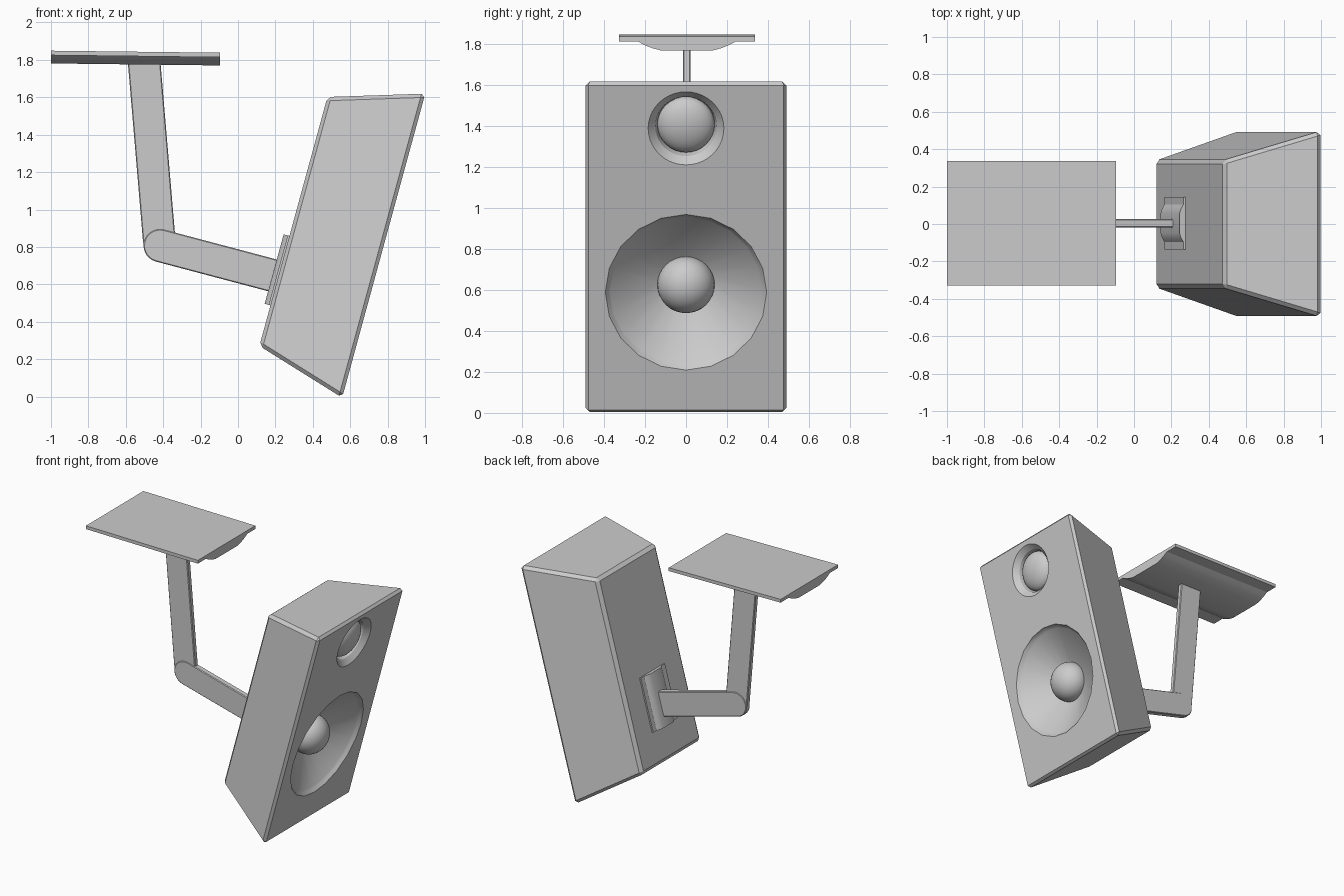
import bpy, bmesh, math
from mathutils import Matrix, Vector

if "Cube" in bpy.data.objects:
    bpy.data.objects.remove(bpy.data.objects["Cube"])

# Tilted speaker frame: local x = width, y = up along the baffle, z = out of the baffle
UP = Vector((0.2636, 0, 0.9646))
OUT = Vector((0.9646, 0, -0.2636))
ORIGIN = Vector((0.557, 0, -0.006))
FRAME = Matrix.Translation(ORIGIN) @ Matrix((Vector((0, 1, 0)), UP, OUT)).transposed().to_4x4()


def make(name, verts, faces, matrix=Matrix()):
    bm = bmesh.new()
    vs = [bm.verts.new(matrix @ Vector(v)) for v in verts]
    for f in faces:
        bm.faces.new([vs[i] for i in f])
    bmesh.ops.recalc_face_normals(bm, faces=bm.faces)
    me = bpy.data.meshes.new(name)
    bm.to_mesh(me)
    bm.free()
    ob = bpy.data.objects.new(name, me)
    bpy.context.collection.objects.link(ob)
    return ob


def loft(name, rings, matrix=Matrix()):
    """Join equal-sized rings and cap both ends."""
    n = len(rings[0])
    faces = [(k * n + i, k * n + (i + 1) % n, (k + 1) * n + (i + 1) % n, (k + 1) * n + i)
             for k in range(len(rings) - 1) for i in range(n)]
    last = (len(rings) - 1) * n
    faces += [tuple(range(n)), tuple(range(last, last + n))]
    return make(name, [v for r in rings for v in r], faces, matrix)


def lathe(name, profile, height, sides):
    """Turn (radius, depth) pairs about the baffle normal at a given height."""
    steps = [2 * math.pi * i / sides + math.pi / 2 for i in range(sides)]
    return loft(name, [[(r * math.cos(a), height + r * math.sin(a), d) for a in steps]
                       for r, d in profile], FRAME)


def select(ob):
    bpy.ops.object.select_all(action='DESELECT')
    ob.select_set(True)
    bpy.context.view_layer.objects.active = ob


def smooth(ob, angle=30):
    select(ob)
    bpy.ops.object.shade_smooth_by_angle(angle=math.radians(angle))


def bevel(ob, width):
    m = ob.modifiers.new("edge_bevel", 'BEVEL')
    m.width, m.segments = width, 1
    m.limit_method, m.angle_limit = 'ANGLE', math.radians(40)
    select(ob)
    bpy.ops.object.modifier_apply(modifier=m.name)


# Tapered cabinet
def rect(w, lo, hi, d):
    return [(-w, lo, d), (w, lo, d), (w, hi, d), (-w, hi, d)]


cabinet = loft("cabinet", [rect(0.34, 0.15, 1.53, -0.5), rect(0.497, 0, 1.685, 0)], FRAME)
bevel(cabinet, 0.02)

# Recesses for the two drivers, cut into the baffle
WOOFER, TWEETER = 0.617, 1.447
cuts = [("woofer_cutter", WOOFER, 20,
         [(0.394, 0.05), (0.394, 0), (0.38, -0.018), (0.37, -0.03), (0.14, -0.15)]),
        ("tweeter_cutter", TWEETER, 40,
         [(0.185, 0.05), (0.185, 0), (0.15, -0.035), (0.14, -0.08)])]
for name, h, sides, profile in cuts:
    cutter = lathe(name, profile, h, sides)
    cutter.hide_render = True
    m = cabinet.modifiers.new(name, 'BOOLEAN')
    m.operation, m.object, m.solver = 'DIFFERENCE', cutter, 'EXACT'
    select(cabinet)
    bpy.ops.object.modifier_apply(modifier=m.name)
    bpy.data.objects.remove(cutter)
smooth(cabinet, 25)

# Dome of each driver
for name, h, depth, bulge in [("woofer_dome", WOOFER, -0.14, 0.125),
                              ("tweeter_dome", TWEETER, -0.07, 0.07)]:
    bm = bmesh.new()
    bmesh.ops.create_uvsphere(bm, u_segments=32, v_segments=16, radius=1)
    bm.transform(FRAME @ Matrix.Translation((0, h, depth)) @ Matrix.Diagonal((0.14, 0.14, bulge, 1)))
    me = bpy.data.meshes.new(name)
    bm.to_mesh(me)
    bm.free()
    dome = bpy.data.objects.new(name, me)
    bpy.context.collection.objects.link(dome)
    smooth(dome, 60)


# Mounting plates: slab with a curved raised middle, extruded lengthwise
def plate(name, w, slab, total, length, matrix):
    half = [(1, 0), (1, slab / total), (0.72, slab / total), (0.62, 0.62), (0.5, 0.85), (0.38, 1)]
    prof = [(w * x, total * t) for x, t in half]
    prof += [(-x, t) for x, t in reversed(prof)]
    ob = loft(name, [[(x, y, t) for x, t in prof] for y in (0, length)], matrix)
    smooth(ob, 25)
    return ob


turn = Matrix((Vector((0, 1, 0)), Vector((1, 0, -0.012)), Vector((0, 0, -1)))).transposed().to_4x4()
plate("ceiling_plate", 0.332, 0.024, 0.068, 0.905, Matrix.Translation((-1, 0.004, 1.849)) @ turn)
flip = Matrix.Diagonal((1, 1, -1, 1))
plate("speaker_plate", 0.14, 0.01, 0.032, 0.385,
      FRAME @ Matrix.Translation((0.004, 0.375, -0.5)) @ flip)


# Flat bracket arms, rounded at the elbow
def arm(name, start, end, half, thick, round_start):
    a, b = Vector(start), Vector(end)
    d = (b - a).normalized()
    p = Vector((-d.y, d.x))
    n = 14 if round_start else 1
    pts = [b - p * half, b + p * half]
    for i in range(n + 1):
        t = math.pi * i / n
        pts.append(a + p * half * math.cos(t) - d * half * math.sin(t) * round_start)
    ob = loft(name, [[(q.x, y, q.y) for q in pts] for y in (0.004 - thick, 0.004 + thick)])
    bevel(ob, 0.005)
    smooth(ob)


arm("upper_arm", (-0.502, 1.79), (-0.42, 0.82), 0.087, 0.018, 0)
arm("lower_arm", (-0.417, 0.807), (0.195, 0.645), 0.088, 0.022, 1)
